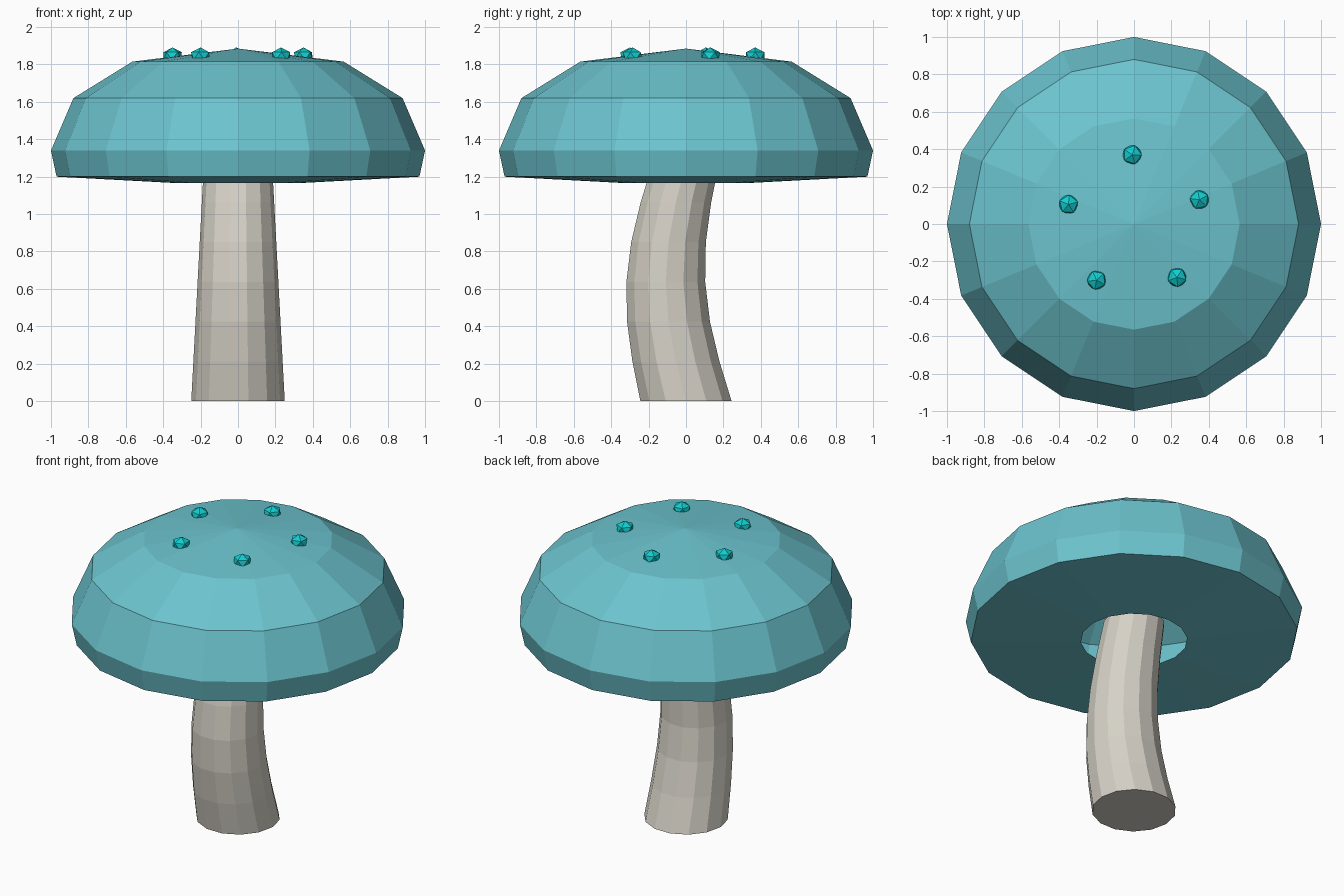
import bpy, bmesh, math

if "Cube" in bpy.data.objects:
    bpy.data.objects.remove(bpy.data.objects["Cube"])


def material(name, rgb):
    m = bpy.data.materials.new(name)
    m.diffuse_color = (*rgb, 1)
    m.use_nodes = True
    m.node_tree.nodes["Principled BSDF"].inputs["Base Color"].default_value = m.diffuse_color
    return m


cap_teal = material("cap teal", (0.15, 0.55, 0.62))
stem_beige = material("stem beige", (0.67, 0.64, 0.57))
spot_cyan = material("spot cyan", (0.006, 0.61, 0.63))


def finish(bm, name, mat):
    me = bpy.data.meshes.new(name)
    bm.to_mesh(me)
    bm.free()
    me.materials.append(mat)
    ob = bpy.data.objects.new(name, me)
    bpy.context.collection.objects.link(ob)
    return ob


def lathe(name, rings, sides, mat, caps=False):
    """Skin rings of (radius, y offset, z), listed from top to bottom."""
    bm = bmesh.new()
    loops = []
    for r, y, z in rings:
        if r == 0:
            loops.append([bm.verts.new((0, y, z))] * sides)
        else:
            angles = [2 * math.pi * i / sides for i in range(sides)]
            loops.append([bm.verts.new((r * math.cos(a), y + r * math.sin(a), z)) for a in angles])
    for up, low in zip(loops, loops[1:]):
        for i in range(sides):
            j = (i + 1) % sides
            corners = [up[i], low[i], low[j], up[j]]
            bm.faces.new(list(dict.fromkeys(corners)))
    if caps:
        bm.faces.new(loops[0])
        bm.faces.new(loops[-1][::-1])
    return finish(bm, name, mat)


# Cap: shallow dome above a skirt whose underside has an open hole
lathe("cap_dome", [(0, 0, 1.885), (0.565, 0, 1.815), (0.88, 0, 1.62)], 16, cap_teal)
lathe("cap_skirt", [(0.88, 0, 1.62), (1.0, 0, 1.34), (0.97, 0, 1.20), (0.316, 0, 1.165)], 16, cap_teal)

# Stem: tapered and bowed towards the front
stem = []
for k in range(6, -1, -1):
    t = k / 6
    stem.append((0.25 - 0.068 * t, -0.108 * math.sin(math.pi * t), 1.275 * t))
lathe("stem", stem, 14, stem_beige, caps=True)

# Spots: squashed icosahedra sitting on the dome
spots = [(-0.01, 0.37), (-0.35, 0.105), (0.35, 0.13), (-0.2, -0.3), (0.23, -0.285)]
for n, (x, y) in enumerate(spots):
    bm = bmesh.new()
    bmesh.ops.create_icosphere(bm, subdivisions=1, radius=1)
    ob = finish(bm, f"spot_{n + 1}", spot_cyan)
    ob.scale = (0.057, 0.057, 0.046)
    ob.location = (x, y, 1.845)
    ob.rotation_euler.z = n * 0.25
